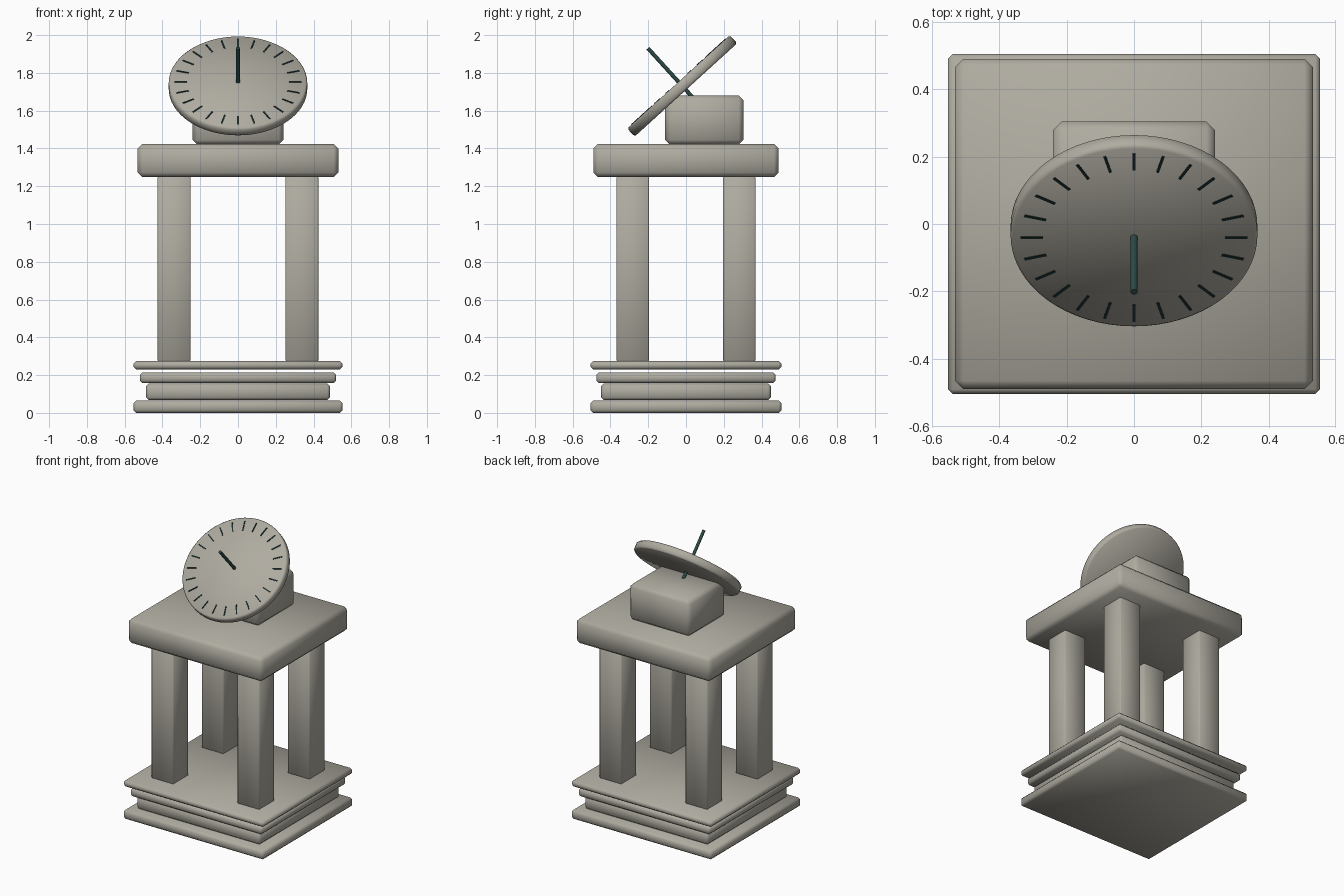
import bpy
import math
from mathutils import Matrix, Vector

if "Cube" in bpy.data.objects:
    bpy.data.objects.remove(bpy.data.objects["Cube"], do_unlink=True)


def material(name, color):
    mat = bpy.data.materials.new(name)
    mat.use_nodes = True
    mat.diffuse_color = (*color, 1)
    mat.node_tree.nodes["Principled BSDF"].inputs["Base Color"].default_value = (*color, 1)
    return mat


stone = material("grey stone", (0.43, 0.41, 0.355))
bronze = material("dark green bronze", (0.025, 0.07, 0.06))
ink = material("dark hour marks", (0.01, 0.025, 0.025))


def finish(name, mat, bevel=0.0):
    """Name, colour, chamfer and smooth the active object."""
    obj = bpy.context.object
    obj.name = name
    obj.data.materials.append(mat)
    if bevel:
        mod = obj.modifiers.new("chamfer", "BEVEL")
        mod.width = bevel
        mod.segments = 1
        mod.limit_method = "ANGLE"
        bpy.ops.object.shade_smooth()
    return obj


def block(name, half_x, y0, y1, z0, z1, bevel, x=0.0):
    bpy.ops.mesh.primitive_cube_add(size=1)
    size = Matrix.Diagonal((2 * half_x, y1 - y0, z1 - z0, 1))
    obj = finish(name, stone, bevel)
    obj.data.transform(size)
    obj.location = (x, (y0 + y1) / 2, (z0 + z1) / 2)
    return obj


# Stepped base
for name, hx, hy, z0, z1, bevel in [
        ("base_plinth", 0.553, 0.505, 0.0, 0.065, 0.014),
        ("base_lower_step", 0.487, 0.449, 0.068, 0.155, 0.014),
        ("base_middle_step", 0.52, 0.475, 0.158, 0.215, 0.014),
        ("base_top_slab", 0.553, 0.505, 0.23, 0.275, 0.014)]:
    block(name, hx, -hy, hy, z0, z1, bevel)

# Four square pillars
for side, sx in (("left", 1), ("right", -1)):
    for end, y in (("front", -0.282), ("back", 0.282)):
        block(f"{end}_{side}_pillar", 0.087, y - 0.086, y + 0.086,
              0.272, 1.252, 0.006, sx * 0.338)

# Upper slab and the block carrying the dial
block("upper_slab", 0.532, -0.491, 0.491, 1.248, 1.424, 0.025)
block("dial_support", 0.241, -0.11, 0.304, 1.42, 1.68, 0.025)

# Tilted dial: local z is the dial axis, leaning towards the front
tilt = Matrix.Translation((0, -0.02, 1.731)) @ Matrix.Rotation(math.radians(42.3), 4, "X")
radius, thickness = 0.367, 0.058
bpy.ops.mesh.primitive_cylinder_add(vertices=64, radius=radius, depth=thickness,
                                    end_fill_type="TRIFAN")
finish("dial_plate", stone, 0.01).matrix_world = tilt

# Pointer rod along the dial axis
low, high = -0.12, 0.27
bpy.ops.mesh.primitive_cylinder_add(vertices=16, radius=0.0105, depth=high - low)
rod = finish("pointer_rod", bronze)
bpy.ops.object.shade_smooth_by_angle()
rod.matrix_world = tilt @ Matrix.Translation((0, 0, (low + high) / 2))

# Ring of hour marks
for i in range(24):
    bpy.ops.mesh.primitive_cube_add(size=1)
    mark = finish(f"hour_mark_{i + 1}", ink)
    mark.data.transform(Matrix.Diagonal((0.066, 0.008, 0.006, 1)))
    mark.matrix_world = (tilt @ Matrix.Rotation(math.tau * i / 24, 4, "Z")
                         @ Matrix.Translation(Vector((0.304, 0, thickness / 2))))
